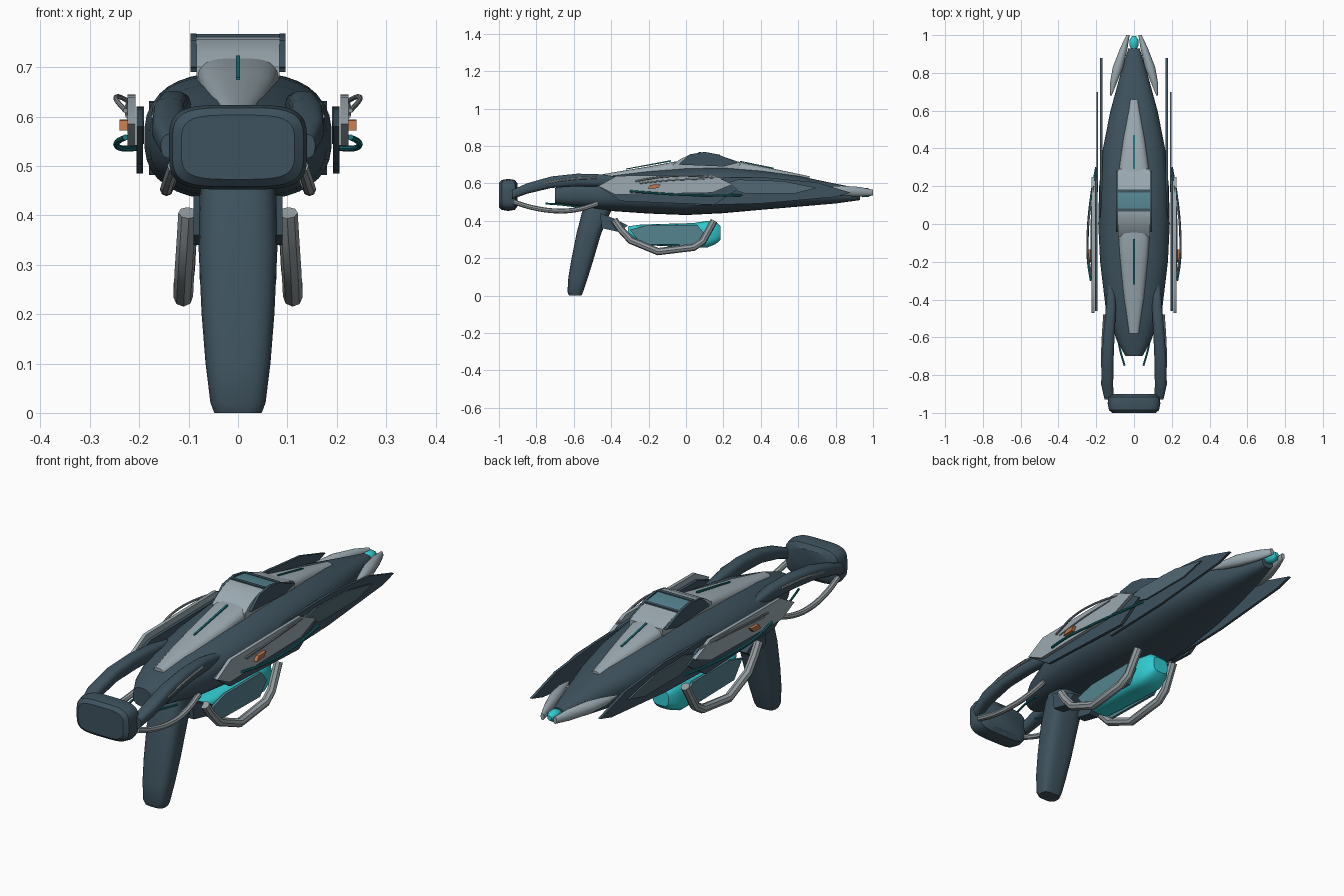
import bpy, bmesh, math

cube = bpy.data.objects.get("Cube")
if cube:
    bpy.data.objects.remove(cube, do_unlink=True)

parts = []


def material(name, rgb):
    m = bpy.data.materials.new(name)
    m.use_nodes = True
    m.diffuse_color = (*rgb, 1)
    m.node_tree.nodes["Principled BSDF"].inputs["Base Color"].default_value = (*rgb, 1)
    return m


SLATE = material("dark slate", (.048, .085, .112))
PALE = material("pale grey", (.33, .40, .44))
GREY = material("tube grey", (.30, .34, .36))
STEEL = material("steel blue", (.09, .23, .28))
PANEL = material("slate panel", (.085, .14, .175))
CYAN = material("bright cyan", (.03, .60, .64))
TEAL = material("deep teal", (.012, .19, .21))
ORANGE = material("orange", (.50, .18, .07))


def finish(name, bm, mats, mirror):
    bmesh.ops.recalc_face_normals(bm, faces=bm.faces)
    mesh = bpy.data.meshes.new(name)
    bm.to_mesh(mesh)
    bm.free()
    ob = bpy.data.objects.new(name, mesh)
    bpy.context.collection.objects.link(ob)
    for m in mats:
        mesh.materials.append(m)
    if mirror:
        ob.modifiers.new("Mirror", "MIRROR").use_mirror_merge = False
    parts.append(ob)
    return ob


def bridge(bm, rings):
    n = len(rings[0])
    for a, b in zip(rings, rings[1:]):
        for i in range(n):
            bm.faces.new((a[i], a[(i + 1) % n], b[(i + 1) % n], b[i]))
    bm.faces.new(rings[0])
    bm.faces.new(rings[-1])


def power(v, p):
    return math.copysign(abs(v) ** (2 / p), v)


def loft(name, sections, mat, p=2.5, n=28, axis="y", mirror=False):
    """Rounded sections: (along, centre a, centre b, half a, half b)."""
    bm = bmesh.new()
    rings = []
    for s, ca, cb, ha, hb in sections:
        ring = []
        for i in range(n):
            t = math.tau * (i + .5) / n
            a, b = ca + ha * power(math.cos(t), p), cb + hb * power(math.sin(t), p)
            ring.append(bm.verts.new((a, s, b) if axis == "y" else (a, b, s)))
        rings.append(ring)
    bridge(bm, rings)
    return finish(name, bm, [mat], mirror)


def plate(name, outline, x0, x1, mat, mirror=True):
    """Side outline in (y, z) given thickness across x."""
    bm = bmesh.new()
    bridge(bm, [[bm.verts.new((x, y, z)) for y, z in outline] for x in (x0, x1)])
    return finish(name, bm, [mat], mirror)


def tube(name, points, r, mat, mirror=True, smooth=True):
    cu = bpy.data.curves.new(name, "CURVE")
    cu.dimensions = "3D"
    cu.bevel_depth, cu.bevel_resolution, cu.resolution_u = r, 2, 6
    cu.use_fill_caps = True
    if smooth:
        sp = cu.splines.new("BEZIER")
        sp.bezier_points.add(len(points) - 1)
        for bp, pt in zip(sp.bezier_points, points):
            bp.co = pt
            bp.handle_left_type = bp.handle_right_type = "AUTO"
    else:
        sp = cu.splines.new("POLY")
        sp.points.add(len(points) - 1)
        for q, pt in zip(sp.points, points):
            q.co = (*pt, 1)
    tmp = bpy.data.objects.new(name + "_path", cu)
    bpy.context.collection.objects.link(tmp)
    bpy.context.view_layer.update()
    bm = bmesh.new()
    bm.from_mesh(tmp.to_mesh())
    tmp.to_mesh_clear()
    bpy.data.objects.remove(tmp, do_unlink=True)
    return finish(name, bm, [mat], mirror)


# Main hull: (y, half width, bottom, top)
hull = [(-.70, .045, .49, .575), (-.62, .09, .475, .60), (-.45, .15, .455, .635),
        (-.2, .18, .438, .668), (0, .19, .43, .685), (.2, .185, .44, .69),
        (.4, .165, .458, .67), (.6, .125, .475, .64), (.8, .07, .492, .598), (.93, .03, .51, .572)]
loft("hull", [(y, 0, (b + t) / 2, w, (t - b) / 2) for y, w, b, t in hull], SLATE, 2.6, 36)

# Raised top spine: (y, half width, top)
spine = [(-.58, .028, .622), (-.4, .055, .657), (-.2, .073, .69), (-.05, .083, .718),
         (.28, .08, .716), (.45, .058, .682), (.66, .022, .638)]
loft("top_spine", [(y, 0, t - .04, w, .04) for y, w, t in spine], PALE, 3)

# Glowing lines along the spine
plate("front_spine_line", [(-.32, .674), (-.08, .716), (-.08, .724), (-.32, .679)],
      -.004, .004, TEAL, False)
plate("rear_spine_line", [(.29, .715), (.47, .678), (.47, .683), (.29, .72)],
      -.004, .004, TEAL, False)

# Sight housing with a coloured window strip
top = [(-.07, .70), (-.03, .73), (.03, .757), (.08, .763), (.17, .752), (.29, .712)]
sight = plate("sight_housing", top + [(.29, .68), (-.07, .68)], -.084, .084, PALE, False)
sight.data.materials.append(STEEL)
for f in sight.data.polygons:
    if .1 < f.center.y < .15 and f.normal.z > .5:
        f.material_index = 1
plate("sight_cheek", [(-.04, .70), (.02, .755), (.10, .768), (.17, .755), (.28, .71), (.2, .69)],
      .084, .096, SLATE)
for y, z in ((.075, .763), (.175, .751)):
    plate("sight_window_trim", [(y - .008, z - .01), (y + .008, z - .01), (y + .008, z + .003),
                                (y - .008, z + .004)], -.084, .084, SLATE, False)

# Muzzle prongs and emitter
loft("muzzle_prong", [(.68, .122, .565, .004, .004), (.75, .108, .562, .019, .02),
                      (.83, .085, .56, .028, .028), (.93, .054, .555, .02, .026),
                      (1.0, .032, .55, .009, .016)], PALE, 2, 16, mirror=True)
loft("muzzle_emitter", [(.92, 0, .55, .012, .012), (.945, 0, .55, .025, .025),
                        (.975, 0, .55, .024, .024), (.995, 0, .55, .01, .01)], CYAN, 2, 16)

# Layered side armour
plate("rear_fin", [(-.05, .60), (.1, .63), (.42, .632), (.7, .605), (.88, .55), (.8, .527),
                   (.4, .492), (.05, .482)], .168, .18, SLATE)
plate("fin_panel", [(.17, .59), (.28, .62), (.52, .612), (.7, .575), (.58, .545), (.32, .545)],
      .19, .198, PANEL)
plate("dark_backing", [(-.46, .58), (-.36, .615), (.2, .62), (.28, .57), (.15, .485), (-.35, .505)],
      .192, .206, SLATE)
plate("side_armour", [(-.47, .585), (-.37, .64), (.14, .645), (.25, .595), (.14, .55), (-.38, .54)],
      .208, .224, PALE)
plate("indicator", [(-.205, .572), (-.19, .592), (-.135, .594), (-.15, .574)], .224, .24, ORANGE)
tube("side_glow_line", [(.2, .3, .537), (.225, .16, .535), (.245, -.05, .54), (.243, -.2, .55),
                        (.228, -.3, .558)], .006, TEAL)
tube("side_rail", [(.212, .2, .625), (.24, .02, .64), (.247, -.12, .635), (.228, -.27, .612)],
     .005, GREY)
tube("lower_side_rail", [(.224, .1, .625), (.226, -.1, .615), (.224, -.25, .60)], .004, GREY)

# Shoulder stock: rounded pad, two arms and two thin braces
pad = loft("butt_pad", [(-1, 0, .538, .115, .065), (-.985, 0, .538, .133, .08),
                        (-.95, 0, .538, .14, .086), (-.915, 0, .538, .134, .08),
                        (-.90, 0, .538, .11, .06)], SLATE, 4, 40)
loft("stock_arm", [(-.93, .132, .54, .024, .025), (-.85, .142, .572, .032, .028),
                   (-.72, .14, .606, .032, .031), (-.58, .132, .618, .03, .034),
                   (-.44, .122, .616, .027, .032), (-.32, .12, .605, .02, .02)],
     SLATE, 2.8, 20, mirror=True)
tube("stock_brace", [(.13, -.92, .50), (.14, -.82, .47), (.145, -.68, .452), (.14, -.57, .462),
                     (.13, -.47, .492)], .013, GREY)
tube("arm_inlay", [(.17, -.76, .60), (.166, -.62, .622), (.157, -.48, .63)], .006, GREY)
tube("rear_glow_line", [(.05, -.75, .492), (.075, -.66, .485), (.09, -.57, .474)], .005, TEAL)

# Raked grip
loft("grip", [(0, 0, -.592, .048, .034), (.02, 0, -.592, .056, .042), (.1, 0, -.576, .066, .053),
              (.2, 0, -.552, .074, .06), (.33, 0, -.52, .08, .066), (.44, 0, -.482, .078, .076),
              (.49, 0, -.46, .07, .08)], SLATE, 3, 28, axis="z")
plate("grip_bracket", [(-.46, .44), (-.38, .41), (-.31, .375), (-.36, .34), (-.45, .36)],
      .04, .09, SLATE)

# Energy pod slung under the hull, held by bent tubes
loft("energy_pod", [(-.31, 0, .35, .04, .02), (-.24, 0, .325, .065, .055),
                    (.04, 0, .322, .07, .066), (.11, 0, .327, .07, .072),
                    (.16, 0, .335, .058, .06), (.185, 0, .335, .04, .036)], CYAN, 3.4, 20)
plate("pod_side_panel", [(-.3, .352), (-.2, .378), (.06, .378), (.1, .33), (.05, .27), (-.24, .275)],
      .066, .078, STEEL)
tube("pod_cradle", [(.101, -.385, .405), (.104, -.35, .355), (.108, -.295, .295),
                    (.111, -.15, .235), (.111, .04, .258), (.107, .09, .29), (.101, .15, .40)],
     .02, GREY, smooth=False)

# Smooth rounded parts and keep crisp creases
bpy.ops.object.select_all(action="DESELECT")
for ob in parts:
    ob.select_set(True)
bpy.context.view_layer.objects.active = parts[0]
bpy.ops.object.shade_smooth_by_angle(angle=math.radians(35))
